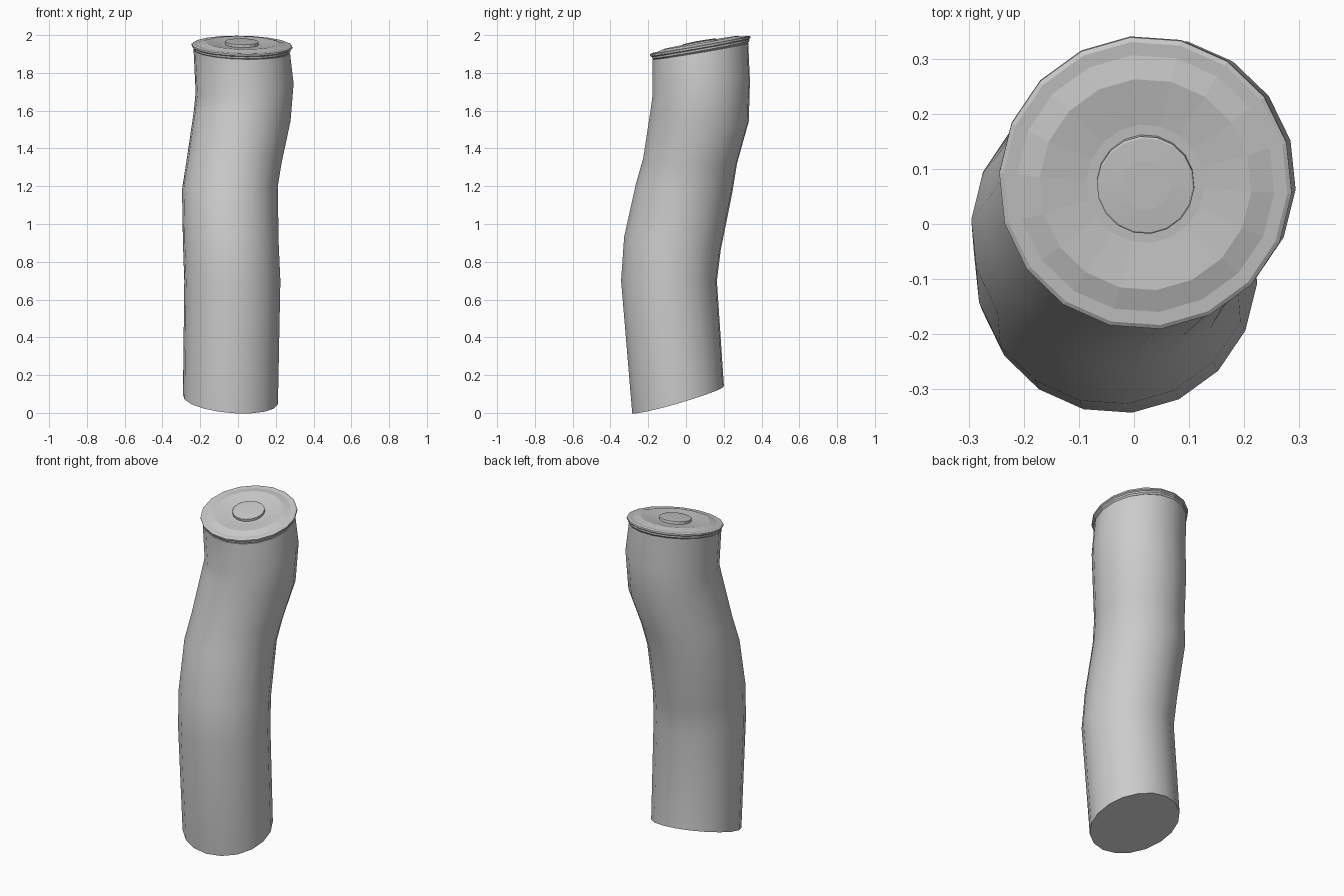
import bpy, bmesh, math

SIDES = 18

cube = bpy.data.objects.get("Cube")
if cube:
    bpy.data.objects.remove(cube, do_unlink=True)

grey = bpy.data.materials.new("light_grey")
grey.use_nodes = True
grey.diffuse_color = (0.6, 0.6, 0.6, 1)
grey.node_tree.nodes["Principled BSDF"].inputs["Base Color"].default_value = (0.6, 0.6, 0.6, 1)


def loft(name, rings, smooth_angle=None):
    """Skin tilted rings (centre x, y, z, radius x, radius y, tilt x, tilt y) and cap both ends."""
    bm = bmesh.new()
    loops = []
    for cx, cy, cz, rx, ry, tx, ty in rings:
        loop = []
        for i in range(SIDES):
            a = math.tau * i / SIDES - 0.07
            dx, dy = rx * math.cos(a), ry * math.sin(a)
            loop.append(bm.verts.new((cx + dx, cy + dy, cz + tx * dx + ty * dy)))
        loops.append(loop)
    for low, high in zip(loops, loops[1:]):
        for i in range(SIDES):
            j = (i + 1) % SIDES
            bm.faces.new((low[i], low[j], high[j], high[i]))
    bm.faces.new(loops[0][::-1])
    bm.faces.new(loops[-1])
    mesh = bpy.data.meshes.new(name)
    bm.to_mesh(mesh)
    bm.free()
    mesh.materials.append(grey)
    ob = bpy.data.objects.new(name, mesh)
    bpy.context.collection.objects.link(ob)
    if smooth_angle:
        bpy.ops.object.select_all(action="DESELECT")
        ob.select_set(True)
        bpy.context.view_layer.objects.active = ob
        bpy.ops.object.shade_smooth_by_angle(angle=math.radians(smooth_angle))
    return ob


# Bent body, from the slanted base to the neck
loft("bent_body", [
    (-0.04, -0.042, 0.07, 0.252, 0.244, -0.08, 0.29),
    (-0.03, -0.09, 0.70, 0.255, 0.255, 0, 0),
    (-0.038, -0.072, 0.895, 0.254, 0.257, 0, -0.14),
    (-0.043, -0.01, 1.19, 0.254, 0.257, 0.02, -0.08),
    (-0.02, 0.022, 1.335, 0.251, 0.25, -0.06, -0.06),
    (0.022, 0.072, 1.57, 0.257, 0.262, -0.1, -0.11),
    (0.035, 0.081, 1.72, 0.26, 0.259, 0.1, 0.15),
    (0.02, 0.076, 1.915, 0.256, 0.255, -0.03, 0.17),
], 40)


def lid_part(name, profile):
    """Turn (radius, height) pairs into rings on the tilted lid plane."""
    return loft(name, [(0.021, 0.074 - 0.19 * h, 1.948 + h, r, r, -0.02, 0.18)
                       for r, h in profile])


# Lid with a rolled rim, raised ridge and shallow dish
lid_part("lid", [(0.250, -0.034), (0.258, -0.026), (0.259, -0.016), (0.267, -0.011),
                 (0.267, -0.002), (0.259, 0.002), (0.235, 0.002),
                 (0.193, 0.012), (0.108, 0.002)])

# Round button in the middle of the lid
lid_part("lid_button", [(0.089, 0.0), (0.089, 0.017), (0.086, 0.019), (0.045, 0.021)])
